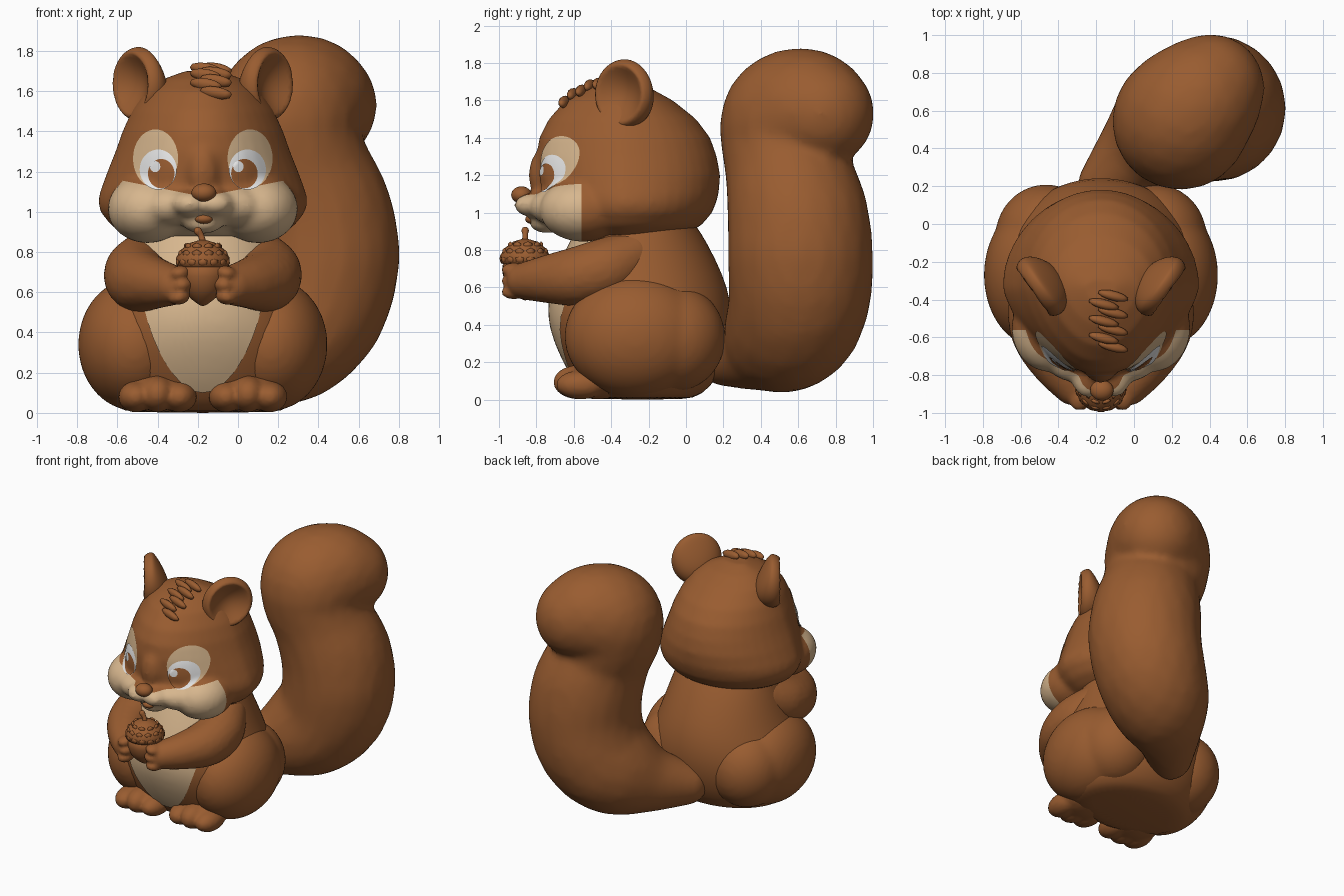
import bpy, bmesh, math
from mathutils import Vector, Matrix, Euler
from mathutils.bvhtree import BVHTree

if "Cube" in bpy.data.objects:
    bpy.data.objects.remove(bpy.data.objects["Cube"])

C = -0.175  # centre line of the animal; the tail swings to +x
SIDES = (("left", 1), ("right", -1))


def material(name, rgb):
    m = bpy.data.materials.new(name)
    m.use_nodes = True
    m.diffuse_color = (*rgb, 1)
    m.node_tree.nodes["Principled BSDF"].inputs["Base Color"].default_value = (*rgb, 1)
    return m


FUR = material("russet fur", (0.32, 0.108, 0.03))
CREAM = material("cream fur", (0.68, 0.47, 0.27))
WHITE = material("eye white", (0.8, 0.8, 0.8))


def finish(name, bm, mats, voxel=0, smooth=0, subsurf=0):
    """Turn a bmesh into a baked, smooth-shaded object."""
    bmesh.ops.recalc_face_normals(bm, faces=bm.faces)
    mesh = bpy.data.meshes.new(name)
    bm.to_mesh(mesh)
    bm.free()
    ob = bpy.data.objects.new(name, mesh)
    bpy.context.collection.objects.link(ob)
    if voxel:
        mod = ob.modifiers.new("merge", 'REMESH')
        mod.mode = 'VOXEL'
        mod.voxel_size = voxel
    if smooth:
        mod = ob.modifiers.new("soften", 'SMOOTH')
        mod.factor = 0.5
        mod.iterations = smooth
    if subsurf:
        ob.modifiers.new("round", 'SUBSURF').levels = subsurf
    if ob.modifiers:
        bpy.context.view_layer.update()
        graph = bpy.context.evaluated_depsgraph_get()
        ob.data = bpy.data.meshes.new_from_object(ob.evaluated_get(graph))
        ob.modifiers.clear()
    ob.data.materials.clear()
    for m in mats:
        ob.data.materials.append(m)
    for p in ob.data.polygons:
        p.use_smooth = True
    return ob


def blob(bm, pos, radii, rot=(0, 0, 0), sub=3):
    """Ellipsoid; x is measured from the centre line."""
    mat = (Matrix.Translation((C + pos[0], pos[1], pos[2]))
           @ Euler(rot).to_matrix().to_4x4() @ Matrix.Diagonal((*radii, 1)))
    bmesh.ops.create_icosphere(bm, subdivisions=sub, radius=1, matrix=mat)


def chain(bm, pts, steps=8):
    """Spheres along a smooth path of (x, y, z, radius)."""
    p = [Vector(q) for q in [pts[0]] + pts + [pts[-1]]]
    for a, b, c, d in zip(p, p[1:], p[2:], p[3:]):
        for i in range(steps + 1):
            t = i / steps
            q = 0.5 * (2 * b + (c - a) * t + (2 * a - 5 * b + 4 * c - d) * t * t
                       + (3 * b - a - 3 * c + d) * t ** 3)
            blob(bm, q[:3], (q[3],) * 3)


def loft(bm, rows, yc, power=1.0, seg=40):
    """Stacked rings of (z, half width, front y, back y)."""
    rings = []
    for z, hw, yf, yb in rows:
        ring = []
        for i in range(seg):
            a = math.tau * i / seg
            s = math.sin(a)
            y = yc + (yb - yc) * s if s > 0 else yc - (yc - yf) * abs(s) ** power
            ring.append(bm.verts.new((C + hw * math.cos(a), y, z)))
        rings.append(ring)
    for lo, hi in zip(rings, rings[1:]):
        for i in range(seg):
            j = (i + 1) % seg
            bm.faces.new((lo[i], lo[j], hi[j], hi[i]))
    bm.faces.new(rings[0][::-1])
    bm.faces.new(rings[-1])


def tree(ob):
    return BVHTree.FromPolygons([v.co for v in ob.data.vertices],
                                [p.vertices[:] for p in ob.data.polygons])


def decal(name, targets, dx, z, rx, rz, off, mat, bulge=0.0, taper=0.0, rings=8, seg=40):
    """Thin oval patch laid on a surface from the front."""
    trees = [tree(t) for t in targets]
    bm = bmesh.new()

    def point(r, a):
        up = r * math.sin(a)
        x, zz = C + dx + rx * r * math.cos(a) * (1 + taper * up), z + rz * up
        for t in trees:
            hit = t.ray_cast(Vector((x, -3, zz)), Vector((0, 1, 0)))[0]
            if hit:
                return bm.verts.new((x, hit.y - off - bulge * (1 - r * r), zz))
        return bm.verts.new((x, -0.4, zz))

    mid = point(0, 0)
    prev = None
    for k in range(1, rings + 1):
        ring = [point(k / rings, math.tau * i / seg) for i in range(seg)]
        for i in range(seg):
            j = (i + 1) % seg
            bm.faces.new((prev[i], prev[j], ring[j], ring[i]) if prev else (mid, ring[j], ring[i]))
        prev = ring
    return finish(name, bm, [mat])


# Body with cream belly and chest
bm = bmesh.new()
loft(bm, [(0, .36, -.46, 0), (.02, .43, -.53, .08), (.12, .51, -.61, .18), (.3, .56, -.70, .24),
          (.45, .54, -.74, .25), (.6, .47, -.72, .225), (.75, .42, -.66, .16), (.9, .37, -.59, .08),
          (1, .33, -.53, 0), (1.14, .3, -.45, -.05)], -.25)
body = finish("body", bm, [FUR], subsurf=1)
decal("belly_patch", [body], 0, .6, .305, .5, .008, CREAM, taper=.2, rings=14)

# Head: skull, nose bridge, cheeks, muzzle and chin merged
bm = bmesh.new()
loft(bm, [(.88, .37, -.62, -.02), (.93, .455, -.70, .08), (1, .51, -.75, .14), (1.05, .522, -.77, .16),
          (1.1, .512, -.785, .175), (1.2, .475, -.795, .183), (1.3, .435, -.80, .165),
          (1.4, .4, -.785, .13), (1.5, .355, -.735, .055),
          (1.6, .285, -.645, -.07), (1.66, .2, -.54, -.18), (1.7, .09, -.43, -.29)], -.33, 1.4)
blob(bm, (0, -.72, 1.2), (.1, .122, .17))
for name, s in SIDES:
    blob(bm, (s * .275, -.55, 1.015), (.2, .235, .172))
    blob(bm, (s * .15, -.70, 1.03), (.15, .135, .1))
    blob(bm, (s * .065, -.80, 1.04), (.095, .12, .068))
blob(bm, (0, -.74, .945), (.1, .1, .055))
head = finish("head", bm, [FUR, CREAM], voxel=.02, smooth=5)

# Cream lower face, cut along straight edges
bm = bmesh.new()
bm.from_mesh(head.data)
cuts = [((0, -.56, 0), (0, 1, 0))] + [((C, 0, 1.075), (-.2 * s, 0, 1)) for _, s in SIDES]
for co, no in cuts:
    bmesh.ops.bisect_plane(bm, geom=bm.verts[:] + bm.edges[:] + bm.faces[:], plane_co=co, plane_no=no)
for f in bm.faces:
    c = f.calc_center_median()
    f.material_index = int(c.y < -.56 and c.z < 1.075 + .2 * abs(c.x - C))
    f.smooth = True
bm.to_mesh(head.data)
bm.free()

# Nose and tongue
bm = bmesh.new()
blob(bm, (.005, -.88, 1.095), (.062, .055, .046))
finish("nose", bm, [FUR])
bm = bmesh.new()
blob(bm, (.005, -.825, .965), (.045, .035, .025))
finish("tongue", bm, [FUR])

# Eyes
for name, s in SIDES:
    decal(name + "_eye_patch", [head], s * .235, 1.265, .112, .145, .006, CREAM)
    eye = decal(name + "_eye", [head], s * .222, 1.21, .092, .1, .011, WHITE, .012)
    iris = decal(name + "_iris", [eye, head], s * .207, 1.19, .066, .073, .005, FUR)
    decal(name + "_eye_glint", [iris, eye], s * .207 - .03, 1.225, .026, .028, .004, WHITE, rings=3, seg=16)

# Cupped ears, thicker towards the base
for name, s in SIDES:
    bm = bmesh.new()
    verts = bmesh.ops.create_icosphere(bm, subdivisions=4, radius=1)["verts"]
    for v in verts:
        r2 = v.co.x ** 2 + v.co.z ** 2
        if v.co.y < 0:
            v.co.y += 1.6 * max(0, .72 - r2)
        else:
            v.co.y *= 1.1 - .6 * v.co.z
    place = (Matrix.Translation((C + s * .318, -.33, 1.635)) @ Euler((0, s * .12, s * .95)).to_matrix().to_4x4()
             @ Matrix.Diagonal((.178, .1, .185, 1)))
    bmesh.ops.transform(bm, matrix=place, verts=verts)
    finish(name + "_ear", bm, [FUR])

# Hair tuft: slanted locks running over the crown
skull = tree(head)
bm = bmesh.new()
for i in range(7):
    y = -.65 + .045 * i
    dx = .04 + .025 * (-1) ** i
    hit = skull.ray_cast(Vector((C + dx, y, 3)), Vector((0, 0, -1)))[0]
    blob(bm, (dx, y, hit.z + .012), (.085, .026, .032), (.3, .15, -.25), 2)
finish("hair_tuft", bm, [FUR])

for name, s in SIDES:
    # Arm with a fingered paw
    bm = bmesh.new()
    chain(bm, [(s * .285, -.29, .77, .135), (s * .325, -.43, .7, .165), (s * .315, -.58, .66, .158),
               (s * .24, -.74, .645, .128), (s * .15, -.86, .635, .1)])
    for i in range(3):
        blob(bm, (s * (.105 + .012 * abs(i - 1)), -.92, .575 + .06 * i), (.055, .068, .037), (0, s * .2, 0))
    finish(name + "_arm", bm, [FUR], voxel=.014, smooth=3)

    # Thigh running back into the hip, and foot
    bm = bmesh.new()
    blob(bm, (s * .34, -.27, .34), (.28, .38, .33), sub=4)
    blob(bm, (s * .29, -.07, .33), (.27, .28, .29), sub=4)
    finish(name + "_thigh", bm, [FUR], voxel=.022, smooth=6)
    bm = bmesh.new()
    blob(bm, (s * .225, -.47, .1), (.19, .2, .098))
    for i in (-1, 0, 1):
        mid = i == 0
        blob(bm, (s * .225 + i * .108, -.56 - .015 * mid, .08 + .014 * mid), (.088, .135, .078 + .014 * mid))
    finish(name + "_foot", bm, [FUR], voxel=.014, smooth=3)

# Acorn: nut, scaly cap and stem
NUT_Y = -.86
bm = bmesh.new()
loft(bm, [(z, r, NUT_Y - r, NUT_Y + r) for z, r in
          ((.53, .008), (.555, .045), (.6, .1), (.68, .128), (.76, .125))], NUT_Y, seg=24)
finish("acorn_nut", bm, [FUR], subsurf=1)
bm = bmesh.new()
loft(bm, [(z, r, NUT_Y - r, NUT_Y + r) for z, r in
          ((.72, .1), (.73, .13), (.77, .134), (.81, .11), (.845, .065), (.86, .015))], NUT_Y, seg=24)
for z, r, n in ((.75, .126, 14), (.79, .115, 12), (.825, .085, 9)):
    for i in range(n):
        a = math.tau * (i + z * 50) / n
        blob(bm, (r * math.cos(a), NUT_Y + r * math.sin(a), z), (.012, .028, .022), (0, 0, a), 1)
finish("acorn_cap", bm, [FUR])
bm = bmesh.new()
chain(bm, [(0, NUT_Y, .85, .018), (-.01, NUT_Y, .885, .016), (-.025, NUT_Y, .905, .021)], 4)
finish("acorn_stem", bm, [FUR], voxel=.008)

# Tail: rising curve whose rounded tip hooks outward and back
bm = bmesh.new()
tail = [(-.15, .21, .22, .15), (.06, .42, .285, .24), (.24, .55, .39, .345), (.36, .605, .54, .38),
        (.415, .612, .75, .39), (.395, .6, .97, .38), (.32, .555, 1.2, .345), (.255, .54, 1.38, .355),
        (.255, .555, 1.495, .365), (.33, .64, 1.54, .338), (.405, .72, 1.53, .288)]
chain(bm, [(x - C, y, z, r) for x, y, z, r in tail], 10)
finish("tail", bm, [FUR], voxel=.03, smooth=4)
